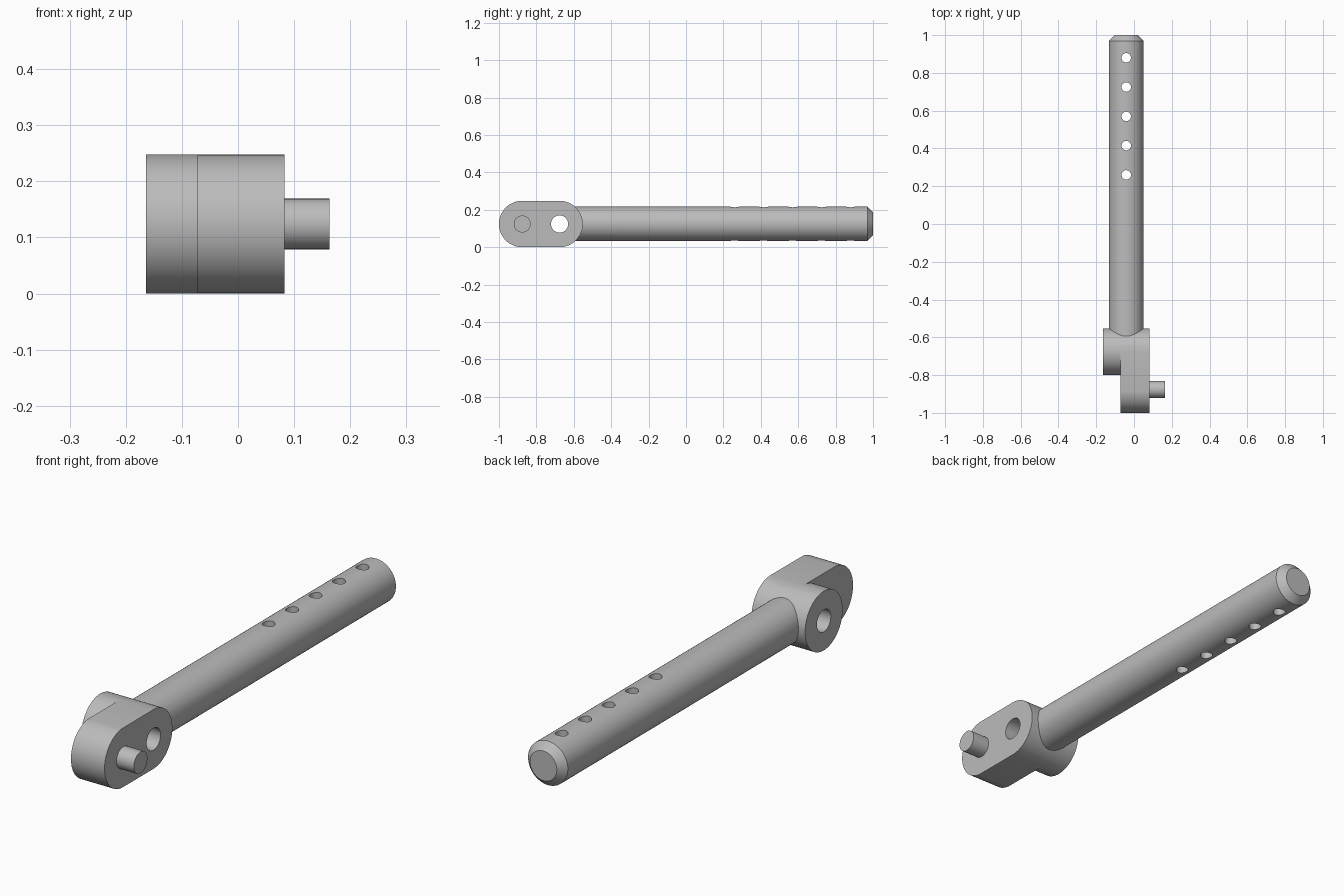
import bpy, bmesh
from math import pi
from mathutils import Matrix, Vector

if "Cube" in bpy.data.objects:
    bpy.data.objects.remove(bpy.data.objects["Cube"], do_unlink=True)

steel = bpy.data.materials.new("grey_steel")
steel.use_nodes = True
steel.diffuse_color = (0.5, 0.5, 0.5, 1)
steel.node_tree.nodes["Principled BSDF"].inputs["Base Color"].default_value = (0.5, 0.5, 0.5, 1)

HEIGHT = 0.124          # height of the hub and pin axes
HUB_Y, PIN_Y = -0.676, -0.876
SHAFT_X = -0.041
ROTATIONS = {"x": Matrix.Rotation(pi / 2, 4, "Y"),
             "y": Matrix.Rotation(-pi / 2, 4, "X"),
             "z": Matrix.Identity(4)}


def finish(name, bm):
    mesh = bpy.data.meshes.new(name)
    bmesh.ops.recalc_face_normals(bm, faces=bm.faces)
    bm.to_mesh(mesh)
    bm.free()
    mesh.materials.append(steel)
    obj = bpy.data.objects.new(name, mesh)
    bpy.context.collection.objects.link(obj)
    return obj


def cylinder(name, axis, radius, start, end, center, sides=64, chamfer=0):
    """Cylinder along an axis from start to end, optionally chamfered at its end."""
    bm = bmesh.new()
    bmesh.ops.create_cone(bm, cap_ends=True, segments=sides, radius1=radius,
                          radius2=radius, depth=end - start)
    if chamfer:
        rim = [e for e in bm.edges if all(v.co.z > 0 for v in e.verts)]
        bmesh.ops.bevel(bm, geom=rim, offset=chamfer, segments=1, affect="EDGES")
    place = Vector(center)
    place["xyz".index(axis)] = (start + end) / 2
    bm.transform(Matrix.Translation(place) @ ROTATIONS[axis])
    return finish(name, bm)


def stadium(name, radius, x0, x1, ends):
    """Round-ended plate extruded along x."""
    bm = bmesh.new()
    bmesh.ops.create_circle(bm, cap_ends=True, segments=64, radius=radius)
    bm.transform(ROTATIONS["x"])
    for v in list(bm.verts):
        v.co += Vector((x0, ends[0] if v.co.y < 0 else ends[1], HEIGHT))
    out = bmesh.ops.extrude_face_region(bm, geom=bm.faces[:])["geom"]
    bmesh.ops.translate(bm, vec=(x1 - x0, 0, 0),
                        verts=[g for g in out if isinstance(g, bmesh.types.BMVert)])
    return finish(name, bm)


def combine(body, tool, operation):
    mod = body.modifiers.new(operation.lower(), "BOOLEAN")
    mod.operation = operation
    mod.solver = "EXACT"
    mod.object = tool
    bpy.context.view_layer.objects.active = body
    bpy.ops.object.modifier_apply(modifier=mod.name)
    bpy.data.objects.remove(tool, do_unlink=True)


# Hub, crank plate, shaft and pin become one solid
body = cylinder("crank_handle", "x", HEIGHT, -0.164, 0, (0, HUB_Y, HEIGHT))
plate = stadium("crank_plate", HEIGHT, -0.072, 0.083, (PIN_Y, HUB_Y))
shaft = cylinder("shaft", "y", 0.092, HUB_Y, 1, (SHAFT_X, 0, HEIGHT + 0.001), chamfer=0.03)
pin = cylinder("drive_pin", "x", 0.045, 0.04, 0.163, (0, PIN_Y, HEIGHT))
for part in (plate, shaft, pin):
    combine(body, part, "UNION")

# Axle hole through the hub
combine(body, cylinder("axle_cutter", "x", 0.046, -0.3, 0.3, (0, HUB_Y, HEIGHT)), "DIFFERENCE")

# Row of adjustment holes through the shaft
for i in range(5):
    hole = cylinder("hole_cutter", "z", 0.025, -0.1, 0.4,
                    (SHAFT_X, 0.26 + i * 0.155, 0), sides=32)
    combine(body, hole, "DIFFERENCE")

# Smooth curved walls, keep machined edges sharp
bpy.ops.object.select_all(action="DESELECT")
body.select_set(True)
bpy.context.view_layer.objects.active = body
bpy.ops.object.shade_smooth_by_angle(angle=pi / 6)
